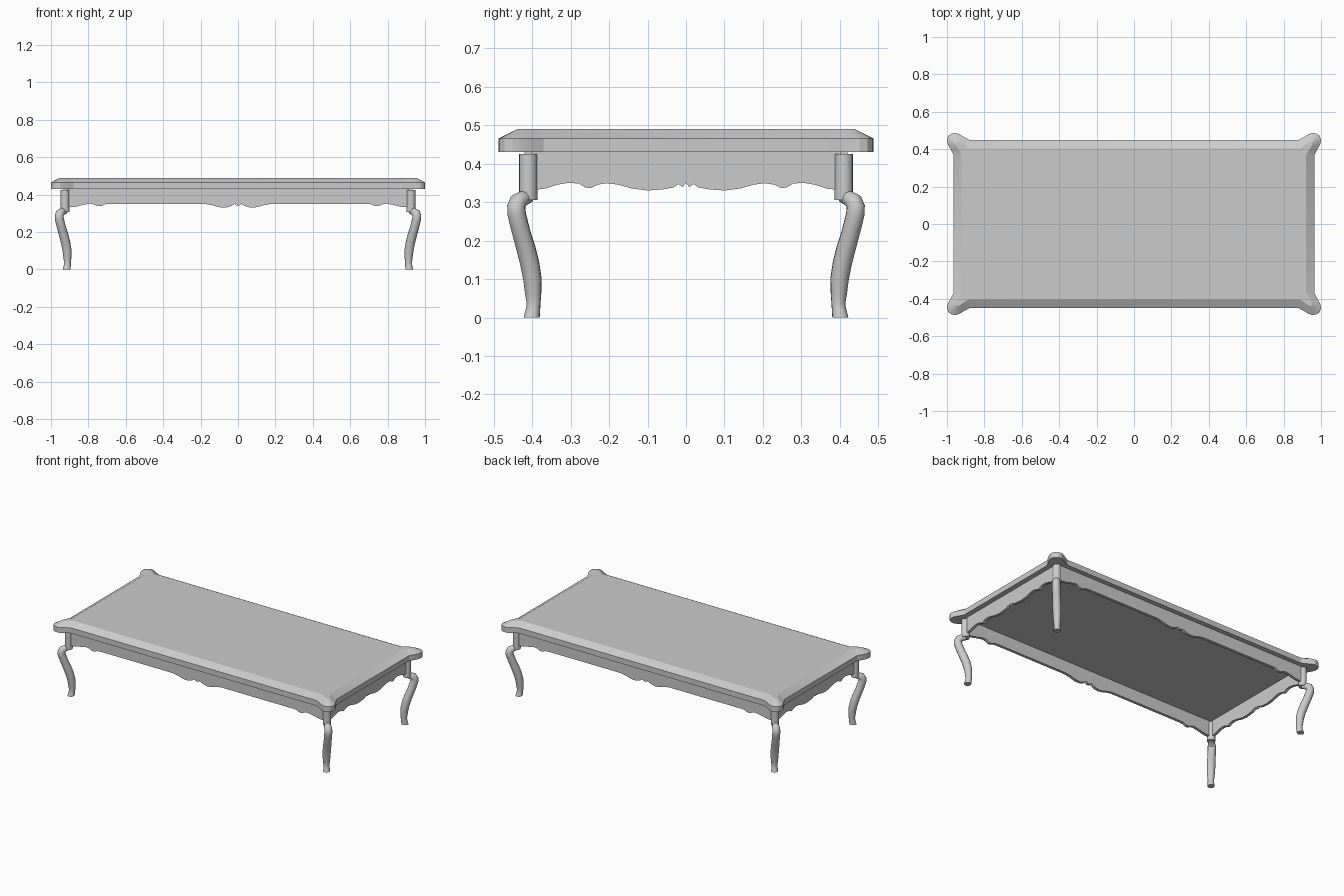
import bpy, bmesh, math
from mathutils import Vector

if "Cube" in bpy.data.objects:
    bpy.data.objects.remove(bpy.data.objects["Cube"])


def finish(name, bm, smooth=None):
    bmesh.ops.recalc_face_normals(bm, faces=bm.faces)
    me = bpy.data.meshes.new(name)
    bm.to_mesh(me)
    bm.free()
    ob = bpy.data.objects.new(name, me)
    bpy.context.collection.objects.link(ob)
    if smooth:
        bpy.ops.object.select_all(action='DESELECT')
        ob.select_set(True)
        bpy.context.view_layer.objects.active = ob
        bpy.ops.object.shade_smooth_by_angle(angle=math.radians(smooth))
    return ob


def loft(bm, rings):
    """Skin a list of closed rings and cap both ends."""
    loops = [[bm.verts.new(p) for p in r] for r in rings]
    n = len(loops[0])
    for a, b in zip(loops, loops[1:]):
        for i in range(n):
            j = (i + 1) % n
            bm.faces.new((a[i], a[j], b[j], b[i]))
    bm.faces.new(loops[0])
    bm.faces.new(loops[-1])


def four_corners(quarter):
    """Repeat one corner's outline around all four corners."""
    pts = []
    for sx, sy in ((1, 1), (1, -1), (-1, -1), (-1, 1)):
        part = [(sx * x, sy * y) for x, y in quarter]
        pts += part if sx * sy > 0 else part[::-1]
    return pts


# Table top: lobed corners, upright rim and sloping border
outer = four_corners([(0.88, 0.45), (0.905, 0.463), (0.93, 0.479), (0.953, 0.487), (0.975, 0.484),
                      (0.993, 0.471), (1.0, 0.451), (0.996, 0.427), (0.98, 0.398), (0.965, 0.37)])
inner = four_corners([(0.888, 0.405), (0.905, 0.416), (0.925, 0.43), (0.94, 0.438), (0.949, 0.438),
                      (0.953, 0.434), (0.953, 0.426), (0.946, 0.41), (0.932, 0.388), (0.92, 0.366)])
bm = bmesh.new()
loft(bm, [[(x, y, 0.43) for x, y in outer],
          [(x, y, 0.465) for x, y in outer],
          [(x, y, 0.49) for x, y in inner]])
finish("table_top", bm, 25)


# Aprons: boards with a scalloped lower edge, mirrored about their middle
def apron(name, half, dist, thick, along_x):
    edge = [(-u, z) for u, z in half[:0:-1]] + half
    bm = bmesh.new()
    cols = []
    for u, z in edge:
        col = []
        for d, h in ((dist, z), (dist, 0.43), (dist - thick * (1 if dist > 0 else -1), 0.43),
                     (dist - thick * (1 if dist > 0 else -1), z)):
            col.append((u, d, h) if along_x else (d, u, h))
        cols.append(col)
    loft(bm, cols)
    finish(name, bm)


long_edge = [(0, 0.342), (0.008, 0.341), (0.018, 0.351), (0.032, 0.341), (0.055, 0.333), (0.08, 0.33),
             (0.11, 0.335), (0.14, 0.344), (0.175, 0.35), (0.69, 0.35), (0.715, 0.348), (0.73, 0.339),
             (0.752, 0.338), (0.772, 0.348), (0.79, 0.352), (0.825, 0.346), (0.87, 0.335), (0.915, 0.331)]
short_edge = [(0, 0.35), (0.008, 0.339), (0.02, 0.347), (0.032, 0.338), (0.06, 0.333), (0.1, 0.33),
              (0.14, 0.335), (0.175, 0.345), (0.205, 0.349), (0.23, 0.345), (0.248, 0.336),
              (0.262, 0.338), (0.278, 0.348), (0.305, 0.35), (0.335, 0.345), (0.365, 0.335), (0.402, 0.331)]
for side, s in (("front", -1), ("back", 1)):
    apron(side + "_apron", long_edge, s * 0.42, 0.018, True)
for side, s in (("left", -1), ("right", 1)):
    apron(side + "_apron", short_edge, s * 0.933, 0.018, False)

# Cabriole legs: tube swept along a curve in the diagonal plane; (y offset, z, radius)
CX, CY = 0.925, 0.41
path = [(-0.009, 0.0, 0.021), (-0.012, 0.018, 0.019), (-0.014, 0.035, 0.018), (-0.013, 0.06, 0.021),
        (-0.011, 0.1, 0.024), (-0.004, 0.14, 0.025), (0.006, 0.18, 0.025), (0.015, 0.21, 0.024),
        (0.023, 0.24, 0.024), (0.030, 0.27, 0.024), (0.031, 0.288, 0.024), (0.026, 0.301, 0.023),
        (0.014, 0.309, 0.020), (-0.004, 0.312, 0.014)]
SIDES = 14
diag = Vector((1, 1, 0)).normalized()
across = Vector((1, -1, 0)).normalized()


def leg_rings(sx, sy):
    pts = [Vector((CX + d, CY + d, z)) for d, z, r in path]
    rings = []
    for i, p in enumerate(pts):
        t = pts[min(i + 1, len(pts) - 1)] - pts[max(i - 1, 0)]
        if i == 0:
            t = Vector((0, 0, 1))
        n = across.cross(t).normalized()
        r = path[i][2]
        ring = []
        for k in range(SIDES):
            a = math.tau * k / SIDES
            q = p + across * (r * math.cos(a)) + n * (r * math.sin(a))
            ring.append((sx * q.x, sy * q.y, q.z))
        rings.append(ring)
    return rings


for name, sx, sy in (("front_left", -1, -1), ("front_right", 1, -1),
                     ("back_left", -1, 1), ("back_right", 1, 1)):
    bm = bmesh.new()
    loft(bm, leg_rings(sx, sy))
    finish(name + "_leg", bm, 40)
    # Round corner post above the leg
    bm = bmesh.new()
    circle = [(math.cos(math.tau * k / 16) * 0.024 + sx * CX,
               math.sin(math.tau * k / 16) * 0.024 + sy * CY) for k in range(16)]
    loft(bm, [[(x, y, z) for x, y in circle] for z in (0.306, 0.425)])
    finish(name + "_post", bm, 40)
